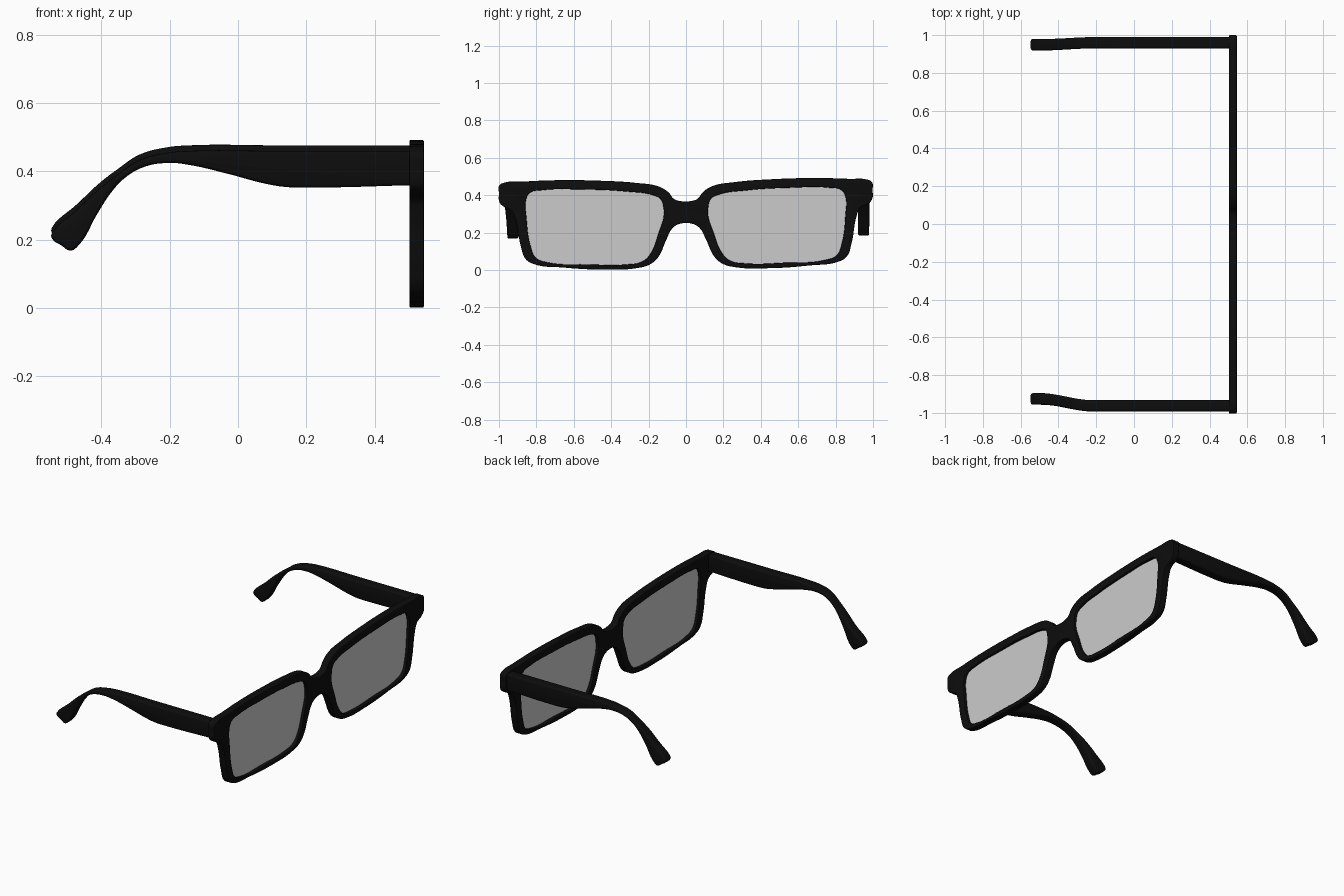
import bpy, bmesh, math
from mathutils import Matrix

if "Cube" in bpy.data.objects:
    bpy.data.objects.remove(bpy.data.objects["Cube"])

black = bpy.data.materials.new("black_plastic")
black.diffuse_color = (0.004, 0.004, 0.004, 1)
black.use_nodes = True
black.node_tree.nodes["Principled BSDF"].inputs["Base Color"].default_value = black.diffuse_color


def slab(name, loops, half, bevel, matrix, corners=(), mat=None):
    """Filled smooth outline(s), extruded to +-half with a rounded edge, turned into place."""
    cu = bpy.data.curves.new(name, 'CURVE')
    cu.dimensions, cu.fill_mode = '2D', 'BOTH'
    cu.extrude, cu.bevel_depth, cu.bevel_resolution = half - bevel, bevel, 2
    cu.offset = -bevel
    for pts in loops:
        sp = cu.splines.new('BEZIER')
        sp.bezier_points.add(len(pts) - 1)
        sp.use_cyclic_u, sp.resolution_u = True, 6
        for bp, p in zip(sp.bezier_points, pts):
            bp.co = (p[0], p[1], 0)
        for i, bp in enumerate(sp.bezier_points):
            kind = 'VECTOR' if i in corners else 'AUTO'
            bp.handle_left_type = bp.handle_right_type = kind
    tmp = bpy.data.objects.new(name + "_tmp", cu)
    bpy.context.collection.objects.link(tmp)
    dg = bpy.context.evaluated_depsgraph_get()
    me = bpy.data.meshes.new_from_object(tmp.evaluated_get(dg))
    bpy.data.objects.remove(tmp)
    me.transform(matrix)
    bm = bmesh.new()
    bm.from_mesh(me)
    bmesh.ops.remove_doubles(bm, verts=bm.verts, dist=1e-5)
    bmesh.ops.recalc_face_normals(bm, faces=bm.faces)
    bm.to_mesh(me)
    bm.free()
    me.materials.clear()
    if mat:
        me.materials.append(mat)
    ob = bpy.data.objects.new(name, me)
    bpy.context.collection.objects.link(ob)
    bpy.ops.object.select_all(action='DESELECT')
    ob.select_set(True)
    bpy.context.view_layer.objects.active = ob
    bpy.ops.object.shade_smooth_by_angle(angle=math.radians(40))
    return ob


def mirror(pts):
    return [(-a, b) for a, b in reversed(pts)]


# whole pair sits very slightly tilted about x
TILT = Matrix.Translation((0, 0, .25)) @ Matrix.Rotation(.0085, 4, 'X') @ Matrix.Translation((0, 0, -.25))
FRONT = TILT @ Matrix(((0, 0, 1, .523), (1, 0, 0, 0), (0, 1, 0, 0), (0, 0, 0, 1)))

# front frame: half outline from bridge bottom round to bridge top
half = [(.037, .246), (.075, .221), (.105, .165), (.15, .07), (.19, .034), (.26, .013),
        (.45, .006), (.66, .019), (.82, .04), (.86, .067), (.883, .13), (.915, .29),
        (.932, .325), (.975, .348), (.996, .37), (.999, .42), (.997, .46), (.975, .474),
        (.875, .48), (.69, .486), (.45, .481), (.265, .468), (.14, .446), (.09, .414),
        (.065, .382), (.035, .37)]
lens = [(.118, .295), (.145, .205), (.195, .084), (.235, .048), (.315, .033), (.53, .035),
        (.745, .048), (.805, .073), (.83, .128), (.853, .293), (.855, .378), (.835, .418),
        (.77, .433), (.555, .435), (.315, .422), (.165, .398), (.133, .378), (.12, .335)]
hole = list(reversed(lens))
slab("front_frame", [half + mirror(half), hole, mirror(hole)], .021, .004, FRONT, mat=black)

# lenses, tucked slightly into the rims
for side, pts in (("left", mirror(lens)), ("right", lens)):
    cx = sum(p[0] for p in pts) / len(pts)
    cz = sum(p[1] for p in pts) / len(pts)
    grown = [(cx + (a - cx) * 1.015, cz + (b - cz) * 1.02) for a, b in pts]
    slab(side + "_lens", [grown], .004, 0, FRONT)

# temples: side profile, then the ear tip is bent inward
temple = [(.51, .368), (.21, .361), (.136, .363), (.077, .373), (-.025, .4), (-.147, .428),
          (-.2, .433), (-.273, .422), (-.33, .39), (-.37, .348), (-.41, .287), (-.47, .188),
          (-.49, .176), (-.515, .19), (-.546, .215), (-.543, .23), (-.47, .297), (-.405, .358),
          (-.35, .4), (-.29, .44), (-.215, .461), (-.14, .468), (.1, .468), (.51, .468)]
for name, s, bend in (("temple_a", -1, .035), ("temple_b", 1, .012)):
    place = Matrix.Translation((0, s * .961, 0)) @ Matrix.Rotation(math.pi / 2, 4, 'X')
    ob = slab(name, [temple[::-1]], .03, .01, place, corners=(0, len(temple) - 1), mat=black)
    for v in ob.data.vertices:
        t = min(max((-.22 - v.co.x) / .27, 0), 1)
        v.co.y -= s * bend * t * t * (3 - 2 * t)
    ob.data.transform(TILT)
